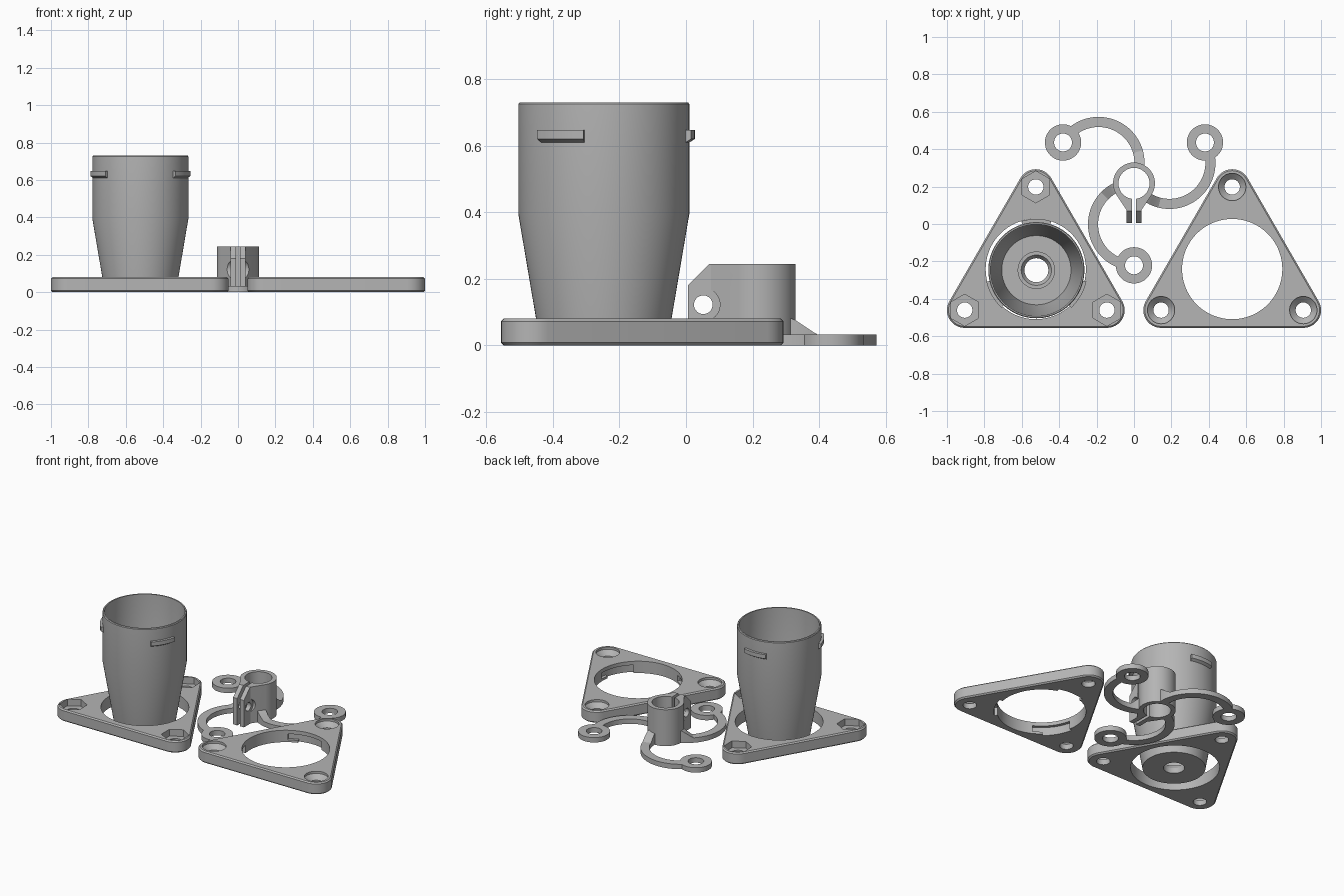
import bpy, bmesh
from math import sin, cos, radians, pi
from mathutils import Vector

if "Cube" in bpy.data.objects:
    bpy.data.objects.remove(bpy.data.objects["Cube"])

grey = bpy.data.materials.new("plain grey")
grey.use_nodes = True
grey.diffuse_color = (0.46, 0.46, 0.46, 1)
grey.node_tree.nodes["Principled BSDF"].inputs["Base Color"].default_value = grey.diffuse_color


def loft(name, rings, closed=False):
    """Skin a list of equal point rings; cap the ends, or join last to first."""
    bm = bmesh.new()
    rows = [[bm.verts.new(p) for p in ring] for ring in rings]
    n = len(rows[0])
    pairs = list(zip(rows, rows[1:])) + ([(rows[-1], rows[0])] if closed else [])
    for a, b in pairs:
        for i in range(n):
            j = (i + 1) % n
            bm.faces.new((a[i], a[j], b[j], b[i]))
    if not closed:
        bm.faces.new(rows[0])
        bm.faces.new(rows[-1])
    bmesh.ops.recalc_face_normals(bm, faces=bm.faces)
    mesh = bpy.data.meshes.new(name)
    bm.to_mesh(mesh)
    bm.free()
    mesh.materials.append(grey)
    obj = bpy.data.objects.new(name, mesh)
    bpy.context.collection.objects.link(obj)
    return obj


def polar(c, r, deg, z=0.0):
    return Vector((c[0] + r * cos(radians(deg)), c[1] + r * sin(radians(deg)), z))


def circle(c, r, z, n=72, start=0):
    return [polar(c, r, start + 360 * i / n, z) for i in range(n)]


def turned(name, c, profile, closed=False, n=72, start=0):
    """Round part from (radius, height) pairs."""
    return loft(name, [circle(c, r, z, n, start) for r, z in profile], closed)


def sector(name, c, section, a0, a1, steps=10):
    """Sweep a (radius, height) section round a centre."""
    angles = [a0 + (a1 - a0) * i / steps for i in range(steps + 1)]
    return loft(name, [[polar(c, r, a, z) for r, z in section] for a in angles])


def prism(name, outline, z0, z1):
    return loft(name, [[(x, y, z) for x, y in outline] for z in (z0, z1)])


def along_x(name, section, x0, x1):
    return loft(name, [[(x, y, z) for y, z in section] for x in (x0, x1)])


def cut(obj, *cutters):
    bpy.context.view_layer.objects.active = obj
    for c in cutters:
        m = obj.modifiers.new("cut", "BOOLEAN")
        m.operation, m.solver, m.object = "DIFFERENCE", "EXACT", c
        bpy.ops.object.modifier_apply(modifier=m.name)
        bpy.data.objects.remove(c)


# Triangular plates
CORNERS = (90, 210, 330)
HEIGHT, REACH, OPENING = 0.08, 0.439, 0.268


def plate(name, c):
    def outline(r, z):
        return [polar(polar(c, REACH, a), r, a - 60 + 10 * i, z)
                for a in CORNERS for i in range(13)]
    levels = ((0.087, 0), (0.095, 0.008), (0.095, 0.072), (0.087, HEIGHT))
    obj = loft(name, [outline(r, z) for r, z in levels])
    cut(obj, turned("opening", c, ((OPENING, -0.1), (OPENING, 0.2)), n=96))
    return obj


left_c, right_c = (0.525, -0.241), (-0.525, -0.241)
cover_plate = plate("cover_plate", left_c)
nut_plate = plate("nut_plate", right_c)
entry = ((0.25, -0.05), (0.288, -0.05), (0.288, 0.055), (0.25, 0.055))
channel = ((0.25, 0.015), (0.288, 0.015), (0.288, 0.055), (0.25, 0.055))
for a in CORNERS:
    # Countersunk screw holes and locking slots
    cut(cover_plate,
        turned("countersink", polar(left_c, REACH, a),
               ((0.041, -0.1), (0.041, 0.035), (0.073, 0.065), (0.073, 0.2)), n=48),
        sector("entry_slot", left_c, entry, a - 19, a + 19),
        sector("lock_slot", left_c, channel, a + 15, a + 32))
    # Hexagonal nut pockets
    p = polar(right_c, REACH, a)
    cut(nut_plate,
        turned("screw_hole", p, ((0.041, -0.1), (0.041, 0.2)), n=48),
        turned("nut_pocket", p, ((0.085, 0.035), (0.085, 0.2)), n=6, start=30))

# Tapered cup with locking tabs
cup_c = (-0.522, -0.247)
cup_profile = ((0.064, 0), (0.19, 0), (0.257, 0.395), (0.257, 0.725), (0.253, 0.73),
               (0.245, 0.73), (0.243, 0.4), (0.185, 0.05), (0.1, 0.05), (0.1, 0.062),
               (0.081, 0.062), (0.064, 0.035))
turned("cup", cup_c, cup_profile, closed=True, n=96)
tab = ((0.25, 0.605), (0.274, 0.62), (0.274, 0.647), (0.25, 0.647))
for i, a in enumerate(CORNERS):
    sector(f"cup_tab_{i + 1}", cup_c, tab, a - 17, a + 17)

# Split clamp with two ears
hub = (0, 0.217)
ring_side = [polar(hub, 0.112, -33 + 246 * i / 48)[:2] for i in range(49)]
clamp = prism("clamp", ring_side + [(-0.04, 0.075), (-0.04, 0.006),
                                    (0.04, 0.006), (0.04, 0.075)], 0, 0.245)


def screw_circle(r):
    return [(0.052 + r * cos(2 * pi * i / 40), 0.122 + r * sin(2 * pi * i / 40))
            for i in range(40)]


cut(clamp,
    turned("bore", hub, ((0.083, -0.1), (0.083, 0.4))),
    prism("split", [(-0.01, -0.1), (0.01, -0.1), (0.01, 0.2), (-0.01, 0.2)], -0.1, 0.4),
    along_x("ear_chamfer", [(-0.05, 0.125), (0.12, 0.295), (-0.05, 0.295)], -0.2, 0.2),
    along_x("ear_hole", screw_circle(0.028), -0.2, 0.2),
    along_x("head_space_left", screw_circle(0.05), 0.0405, 0.2),
    along_x("head_space_right", screw_circle(0.05), -0.2, -0.0405))

# Three curved arms ending in ring feet
THICK, HALF, SPAN = 0.033, 0.027, 0.438
for i, a in enumerate((30, 150, 270)):
    mid = polar(hub, SPAN / 2, a)
    rings = []
    for t in range(25, 163, 3):
        far = SPAN * sin(radians(t / 2))
        top = THICK + max(0, min(1, (0.17 - far) / 0.06)) * 0.047
        inner, outer = SPAN / 2 - HALF, SPAN / 2 + HALF
        rings.append([polar(mid, r, a + 180 + t, z) for r, z in
                      ((inner, 0), (outer, 0), (outer, top), (inner, top))])
    loft(f"arm_{i + 1}", rings)
    turned(f"foot_{i + 1}", polar(hub, SPAN, a),
           ((0.048, 0), (0.097, 0), (0.097, THICK), (0.048, THICK)), closed=True, n=48)

# Smooth the round walls, keep the edges crisp
bpy.ops.object.select_all(action="DESELECT")
for obj in bpy.context.scene.objects:
    if obj.type == "MESH":
        obj.select_set(True)
        bpy.context.view_layer.objects.active = obj
bpy.ops.object.shade_smooth_by_angle(angle=radians(28))
